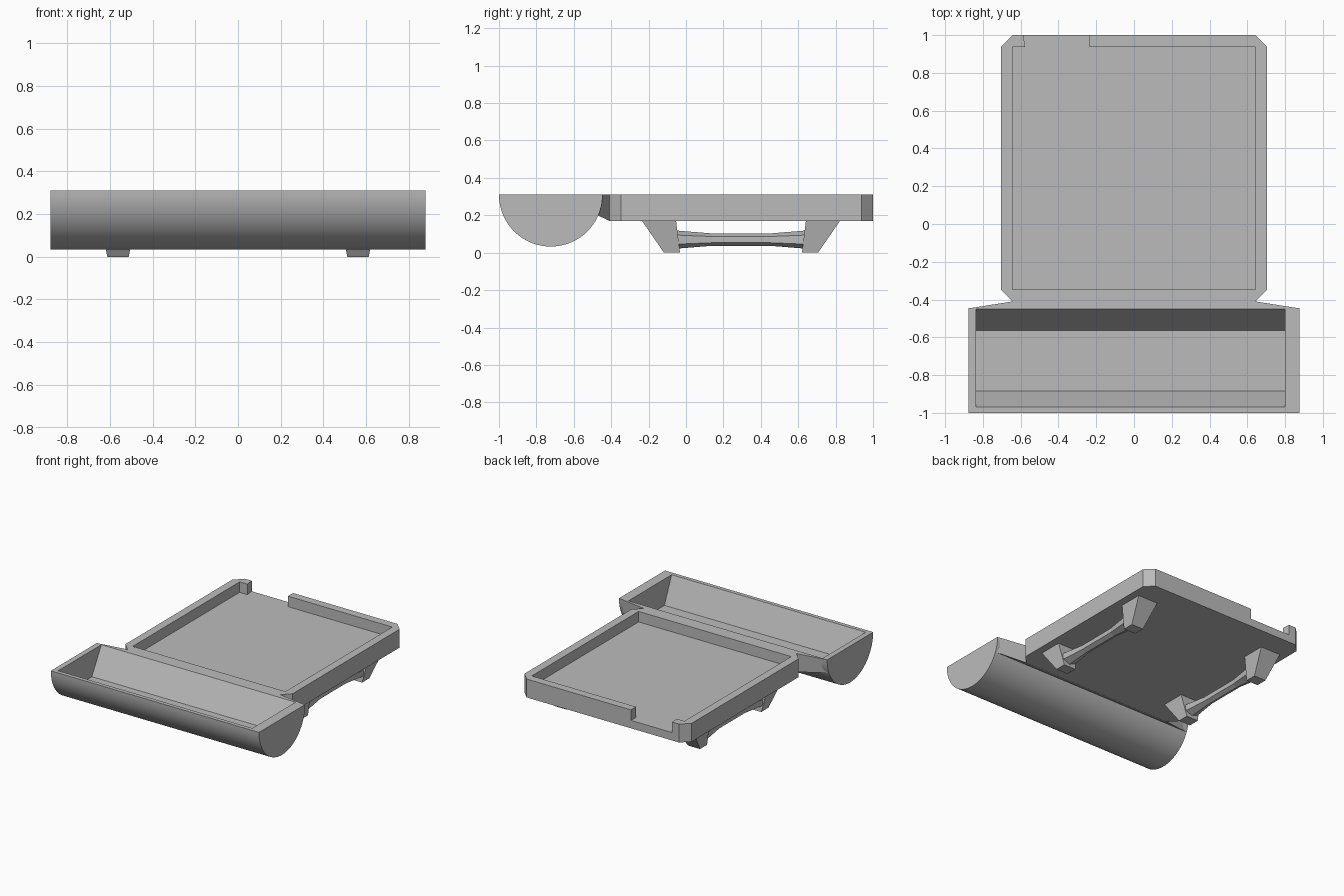
import bpy, bmesh, math
from mathutils import Vector

if "Cube" in bpy.data.objects:
    bpy.data.objects.remove(bpy.data.objects["Cube"])

grey = bpy.data.materials.new("plain_grey")
grey.use_nodes = True
COLOUR = (0.5, 0.5, 0.5, 1)
grey.diffuse_color = COLOUR
grey.node_tree.nodes["Principled BSDF"].inputs["Base Color"].default_value = COLOUR

TOP, BASE, FLOOR = 0.31, 0.17, 0.23


def loft(name, rings):
    """Solid through matching rings of points, capped at both ends."""
    bm = bmesh.new()
    loops = [[bm.verts.new(p) for p in ring] for ring in rings]
    n = len(loops[0])
    for a, b in zip(loops, loops[1:]):
        for i in range(n):
            j = (i + 1) % n
            bm.faces.new((a[i], a[j], b[j], b[i]))
    bm.faces.new(loops[0])
    bm.faces.new(loops[-1])
    bmesh.ops.recalc_face_normals(bm, faces=bm.faces)
    mesh = bpy.data.meshes.new(name)
    bm.to_mesh(mesh)
    bm.free()
    mesh.materials.append(grey)
    ob = bpy.data.objects.new(name, mesh)
    bpy.context.collection.objects.link(ob)
    return ob


def prism_z(name, outline, z0, z1):
    return loft(name, [[(x, y, z) for x, y in outline] for z in (z0, z1)])


def prism_x(name, profile, x0, x1):
    return loft(name, [[(x, y, z) for y, z in profile] for x in (x0, x1)])


def rect(x0, x1, y0, y1):
    return [(x0, y0), (x1, y0), (x1, y1), (x0, y1)]


def cut(ob, cutter):
    """Subtract the cutter, then discard it."""
    cutter.hide_render = True
    mod = ob.modifiers.new("cut", "BOOLEAN")
    mod.operation, mod.solver, mod.object = "DIFFERENCE", "EXACT", cutter
    bpy.context.view_layer.objects.active = ob
    bpy.ops.object.modifier_apply(modifier=mod.name)
    bpy.data.objects.remove(cutter)


# Tray: chamfered slab with a square recess and a notch in the back wall
W, C, Y0, Y1 = 0.705, 0.062, -0.41, 1.0
outline = [(-W + C, Y0), (W - C, Y0), (W, Y0 + C), (W, Y1 - C),
           (W - C, Y1), (-W + C, Y1), (-W, Y1 - C), (-W, Y0 + C)]
tray = prism_z("tray", outline, BASE, TOP)
recess = rect(-W + C, W - C, Y0 + C, Y1 - C)
notch = [(-0.237, Y1 - C), (-0.234, Y1 + C), (-0.59, Y1 + C), (-0.578, Y1 - C)]
cut(tray, prism_z("recess_cutter", recess[:3] + notch + recess[3:], FLOOR, TOP + 0.1))

# Trough: half cylinder with a flat-bottomed cavity
R, CY, HALF = 0.277, -0.723, 0.877
arc = [(CY + R * math.cos(t), TOP - R * math.sin(t))
       for t in (math.pi * i / 40 for i in range(41))]
trough = prism_x("trough", arc, -HALF, HALF)
depth = 0.2
cavity = [(-0.97, TOP + 0.05), (-0.97, TOP), (-0.883, TOP - depth),
          (-0.565, TOP - depth), (-0.45, TOP), (-0.45, TOP + 0.05)]
cut(trough, prism_x("cavity_cutter", cavity, -0.836, 0.8))
bpy.ops.object.select_all(action="DESELECT")
trough.select_set(True)
bpy.context.view_layer.objects.active = trough
bpy.ops.object.shade_smooth_by_angle(angle=math.radians(25))

# Neck: tapered bridge from the trough to the tray
loft("neck", [
    [(-HALF, -0.447, TOP), (HALF, -0.447, TOP), (HALF, -0.472, 0.2), (-HALF, -0.472, 0.2)],
    [(-W + C, Y0, TOP), (W - C, Y0, TOP), (W - C, Y0, BASE), (-W + C, Y0, BASE)],
])

# Feet and stretchers, mirrored across the tray
MID, FX = 0.294, 0.562
for side, sx in (("left", 1), ("right", -1)):
    for end, sy in (("front", -1), ("back", 1)):
        def ring(half, inner, outer, z):
            return [(sx * x, MID + sy * y, z)
                    for x, y in rect(FX - half, FX + half, inner, outer)]
        loft(f"{side}_{end}_foot", [ring(0.05, 0.326, 0.412, 0),
                                    ring(0.085, 0.347, 0.529, BASE)])

    # Waisted six-sided bar between the feet
    bar = []
    for y, w, h in ((-0.34, 0.055, 0.048), (-0.155, 0.032, 0.033),
                    (0.155, 0.032, 0.033), (0.34, 0.055, 0.048)):
        section = [(w, h * 0.5), (0, h), (-w, h * 0.5),
                   (-w, -h * 0.5), (0, -h), (w, -h * 0.5)]
        bar.append([(sx * FX + x, MID + y, 0.07 + z) for x, z in section])
    loft(f"{side}_stretcher", bar)
